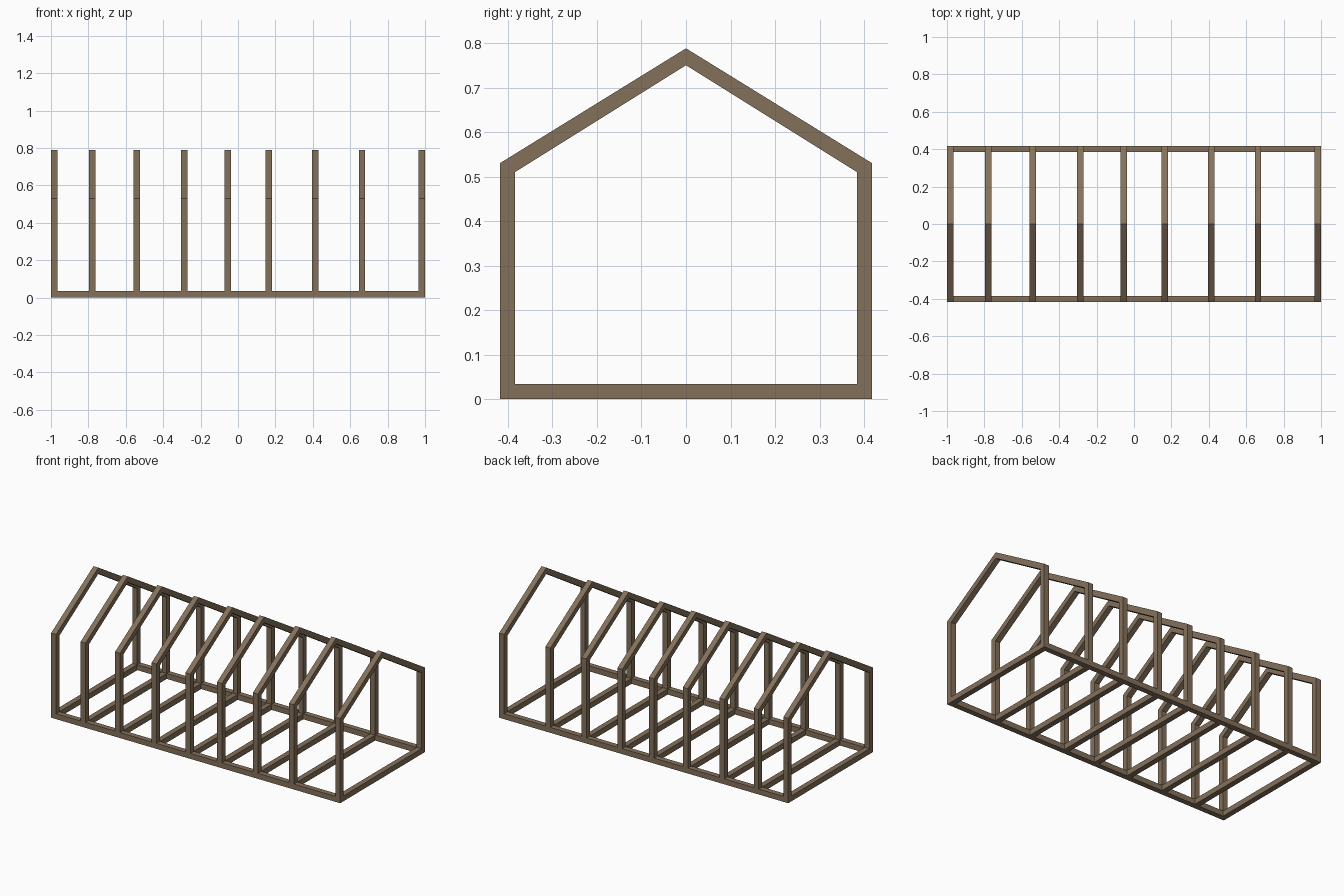
import bpy, bmesh

if "Cube" in bpy.data.objects:
    bpy.data.objects.remove(bpy.data.objects["Cube"])

T = 0.034            # timber thickness
W, EAVE, RIDGE = 0.418, 0.53, 0.788   # outer half width, eave and ridge heights
IW, IEAVE, IRIDGE = W - T, 0.51, 0.75  # inner outline
FRAMES = [-0.983, -0.779, -0.541, -0.288, -0.054, 0.165, 0.413, 0.663, 0.983]

wood = bpy.data.materials.new("weathered wood")
wood.diffuse_color = (0.231, 0.165, 0.105, 1)
wood.use_nodes = True
wood.node_tree.nodes["Principled BSDF"].inputs["Base Color"].default_value = wood.diffuse_color


def timber(name, profile, x0, x1):
    """Extrude a (y, z) profile along x from x0 to x1."""
    bm = bmesh.new()
    face = bm.faces.new([bm.verts.new((x0, y, z)) for y, z in profile])
    ext = bmesh.ops.extrude_face_region(bm, geom=[face])
    verts = [v for v in ext["geom"] if isinstance(v, bmesh.types.BMVert)]
    bmesh.ops.translate(bm, verts=verts, vec=(x1 - x0, 0, 0))
    bmesh.ops.recalc_face_normals(bm, faces=bm.faces)
    mesh = bpy.data.meshes.new(name)
    bm.to_mesh(mesh)
    bm.free()
    mesh.materials.append(wood)
    obj = bpy.data.objects.new(name, mesh)
    bpy.context.collection.objects.link(obj)
    return obj


sides = (("front", -1), ("back", 1))

# long base rails
for side, s in sides:
    timber(f"{side}_base_rail", [(s * IW, 0), (s * W, 0), (s * W, T), (s * IW, T)], -1, 1)

# portal frames: floor joist, mitred posts and rafters
for i, x in enumerate(FRAMES, 1):
    a, b = x - T / 2, x + T / 2
    timber(f"floor_joist_{i}", [(-IW, 0), (IW, 0), (IW, T), (-IW, T)], a, b)
    for side, s in sides:
        timber(f"{side}_post_{i}",
               [(s * IW, T), (s * W, T), (s * W, EAVE), (s * IW, IEAVE)], a, b)
        timber(f"{side}_rafter_{i}",
               [(s * IW, IEAVE), (s * W, EAVE), (0, RIDGE), (0, IRIDGE)], a, b)
